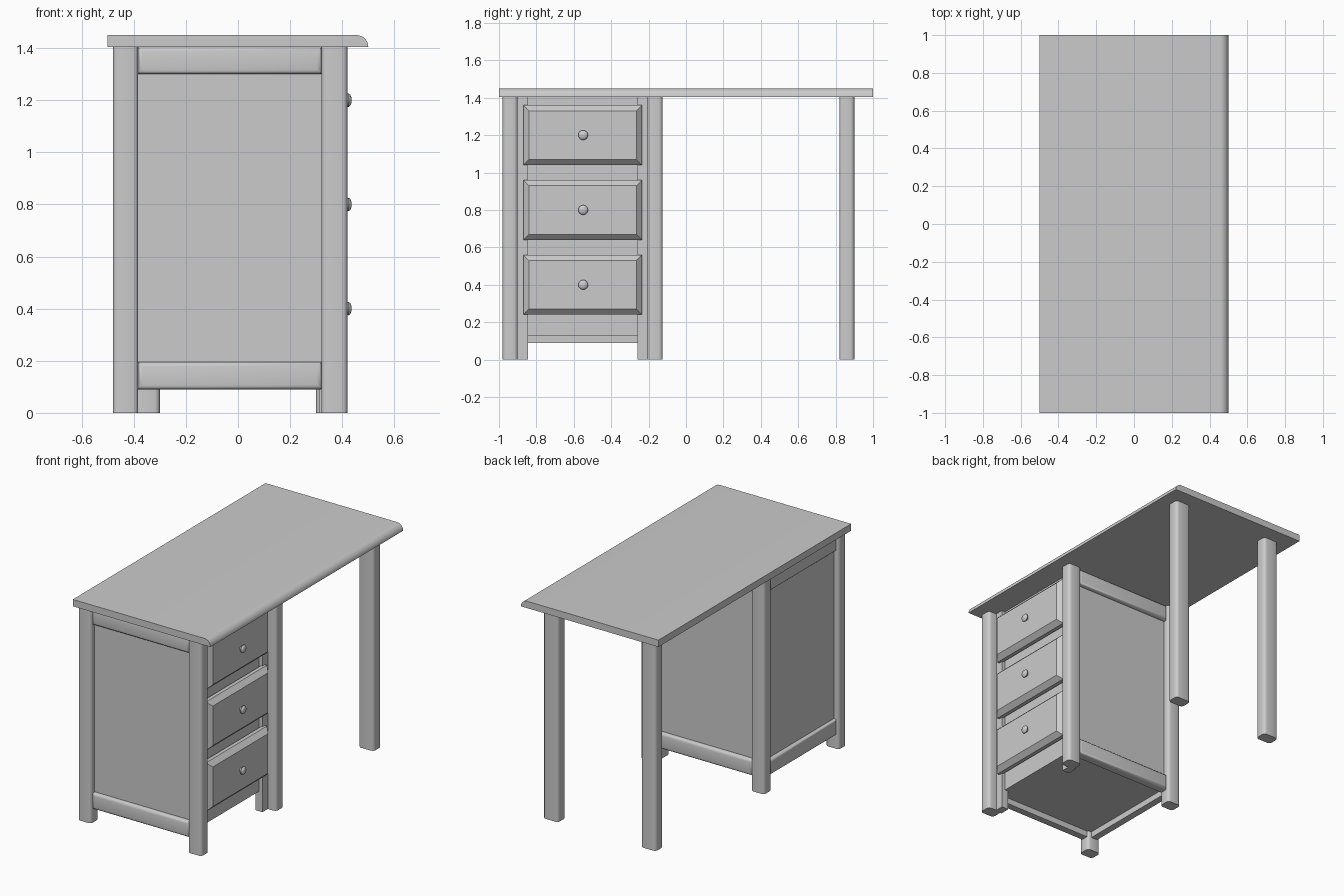
import bpy, bmesh, math
from mathutils import Matrix, Vector

if "Cube" in bpy.data.objects:
    bpy.data.objects.remove(bpy.data.objects["Cube"])


def finish(name, bm, smooth=True):
    bmesh.ops.recalc_face_normals(bm, faces=bm.faces)
    me = bpy.data.meshes.new(name)
    bm.to_mesh(me)
    bm.free()
    ob = bpy.data.objects.new(name, me)
    bpy.context.collection.objects.link(ob)
    if smooth:
        bpy.ops.object.select_all(action='DESELECT')
        ob.select_set(True)
        bpy.context.view_layer.objects.active = ob
        bpy.ops.object.shade_smooth_by_angle(angle=math.radians(35))
    return ob


def box(name, x, y, z, bevel=0, pick=None, segments=3):
    """Box from (min, max) ranges; pick chooses which edges are bevelled."""
    bm = bmesh.new()
    size = [r[1] - r[0] for r in (x, y, z)]
    mid = [(r[0] + r[1]) / 2 for r in (x, y, z)]
    bmesh.ops.create_cube(bm, size=1, matrix=Matrix.Translation(mid) @ Matrix.Diagonal((*size, 1)))
    if bevel:
        bmesh.ops.bevel(bm, geom=[e for e in bm.edges if pick(e)], offset=bevel,
                        segments=segments, profile=0.5, affect='EDGES')
    return finish(name, bm, bool(bevel))


def vertical(e):
    return abs(e.verts[0].co.z - e.verts[1].co.z) > 0.01


def outer(axis, value):
    return lambda e: all(abs(v.co[axis] - value) < 1e-4 for v in e.verts)


# Tabletop with a quarter-round drawer-side edge
r, low, high = 0.045, 1.405, 1.45
profile = [(-0.5, low), (0.5, low)]
profile += [(0.5 - r + r * math.cos(a), low + r * math.sin(a))
            for a in (math.radians(i * 11.25) for i in range(1, 9))]
profile.append((-0.5, high))
bm = bmesh.new()
face = bm.faces.new([bm.verts.new((px, -1, pz)) for px, pz in profile])
ext = bmesh.ops.extrude_face_region(bm, geom=[face], use_keep_orig=True)
for v in ext["geom"]:
    if isinstance(v, bmesh.types.BMVert):
        v.co.y = 1
finish("tabletop", bm)

# Four cabinet posts and two free legs
for xn, xr in (("back", (-0.48, -0.383)), ("drawer_side", (0.32, 0.42))):
    for yn, yr in (("left", (-0.98, -0.90)), ("right", (-0.205, -0.125))):
        box(f"{xn}_{yn}_post", xr, yr, (0, low), 0.02, vertical)
for n, xr in (("back", (-0.41, -0.30)), ("drawer_side", (0.30, 0.41))):
    box(f"{n}_leg", xr, (0.82, 0.90), (0, low), 0.02, vertical)

# Recessed stiles beside the drawers
for n, yr in (("left", (-0.91, -0.845)), ("right", (-0.26, -0.195))):
    box(f"{n}_stile", (0.31, 0.36), yr, (0, low))

# Cabinet body
box("cabinet_body", (-0.445, 0.335), (-0.94, -0.165), (0.13, low))

# Rounded rails at top and bottom of the three closed sides
for n, zr in (("lower", (0.09, 0.195)), ("upper", (1.30, low))):
    box(f"front_{n}_rail", (-0.385, 0.322), (-0.968, -0.91), zr, 0.018, outer(1, -0.968))
    box(f"rear_{n}_rail", (-0.385, 0.322), (-0.195, -0.137), zr, 0.018, outer(1, -0.137))
    box(f"back_{n}_rail", (-0.468, -0.41), (-0.902, -0.203), zr, 0.018, outer(0, -0.468))

# Drawers with chamfered fronts and turned knobs
for i, zc in enumerate((0.40, 0.80, 1.20), 1):
    box(f"drawer_front_{i}", (0.35, 0.405), (-0.87, -0.235), (zc - 0.16, zc + 0.16),
        0.03, outer(0, 0.405), 1)
    bm = bmesh.new()
    turn = Matrix.Translation((0.40, -0.55, zc)) @ Matrix.Rotation(math.pi / 2, 4, 'Y')
    points = [(0.012, 0), (0.012, 0.015), (0.024, 0.018), (0.026, 0.024),
              (0.021, 0.031), (0.011, 0.035), (0, 0.036)]
    vs = [bm.verts.new(turn @ Vector((a, 0, h))) for a, h in points]
    es = [bm.edges.new(p) for p in zip(vs, vs[1:])]
    bmesh.ops.spin(bm, geom=vs + es, cent=(0.40, -0.55, zc), axis=(1, 0, 0),
                   angle=2 * math.pi, steps=20)
    bmesh.ops.remove_doubles(bm, verts=bm.verts, dist=1e-4)
    finish(f"drawer_knob_{i}", bm)
